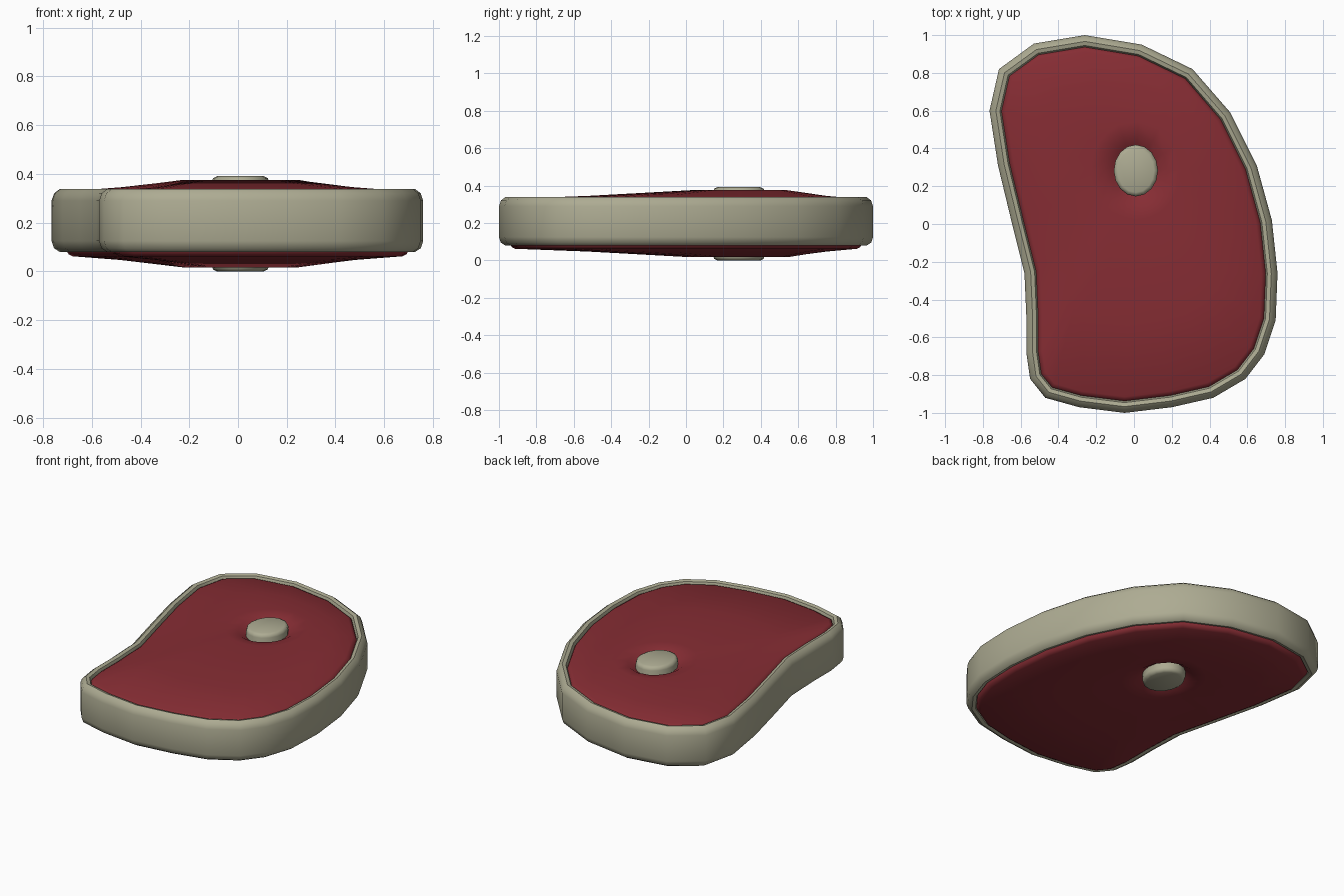
import bpy, bmesh, math
from mathutils import Vector

if "Cube" in bpy.data.objects:
    bpy.data.objects.remove(bpy.data.objects["Cube"])

# Steak outline, clockwise from the top
OUTLINE = [Vector(p) for p in [
    (-.26, 1), (.04, .95), (.31, .82), (.51, .59), (.65, .31), (.73, .02),
    (.76, -.26), (.75, -.51), (.69, -.69), (.59, -.82), (.42, -.92), (.20, -.97),
    (-.05, -1), (-.29, -.97), (-.47, -.92), (-.55, -.82), (-.57, -.68), (-.57, -.49),
    (-.58, -.26), (-.65, .02), (-.72, .31), (-.765, .60), (-.715, .82), (-.53, .955)]]
BONE = Vector((.01, .283))
MID_Z = .196


def inset(d):
    """Outline moved inward by d with mitred corners."""
    out, n = [], len(OUTLINE)
    for i, p in enumerate(OUTLINE):
        a = (p - OUTLINE[i - 1]).normalized()
        b = (OUTLINE[(i + 1) % n] - p).normalized()
        na, nb = Vector((a.y, -a.x)), Vector((b.y, -b.x))
        m = (na + nb).normalized()
        out.append(p + m * d / m.dot(na))
    return out


def bone_ring(rx, ry):
    """Ellipse around the bone, each point facing its outline point."""
    pts = []
    for p in OUTLINE:
        d = p - BONE
        a = math.atan2(d.y / ry, d.x / rx)
        pts.append(BONE + Vector((rx * math.cos(a), ry * math.sin(a))))
    return pts


def ellipse(rx, ry, n=16):
    return [BONE + Vector((rx * math.cos(i * math.tau / n), ry * math.sin(i * math.tau / n)))
            for i in range(n)]


def loft(name, loops, color, wrap=False, caps=False):
    """Bridge a list of (points, z) loops into a mesh object."""
    bm = bmesh.new()
    rings = [[bm.verts.new((p.x, p.y, z)) for p in pts] for pts, z in loops]
    pairs = list(zip(rings, rings[1:])) + ([(rings[-1], rings[0])] if wrap else [])
    for lo, hi in pairs:
        n = len(lo)
        for i in range(n):
            j = (i + 1) % n
            bm.faces.new((lo[i], lo[j], hi[j], hi[i]))
    if caps:
        bm.faces.new(rings[0])
        bm.faces.new(rings[-1])
    bmesh.ops.recalc_face_normals(bm, faces=bm.faces)
    mesh = bpy.data.meshes.new(name)
    bm.to_mesh(mesh)
    bm.free()
    obj = bpy.data.objects.new(name, mesh)
    bpy.context.collection.objects.link(obj)
    mat = bpy.data.materials.new(name + "_color")
    mat.diffuse_color = color
    mat.use_nodes = True
    mat.node_tree.nodes["Principled BSDF"].inputs["Base Color"].default_value = mat.diffuse_color
    mesh.materials.append(mat)
    bpy.context.view_layer.objects.active = obj
    obj.select_set(True)
    bpy.ops.object.shade_smooth_by_angle(angle=math.radians(45))
    obj.select_set(False)
    return obj


CREAM = (.42, .41, .29, 1)
RED = (.24, .026, .034, 1)

# Fat rim: rounded band swept round the outline
rim = [(0, .125), (0, .29), (.01, .32), (.033, .338), (.054, .332), (.064, .305),
       (.064, .11), (.054, .086), (.033, .08), (.01, .095)]
loft("fat_rim", [(inset(d), z) for d, z in rim], CREAM, wrap=True)

# Meat: domed toward the bone, with a dip where it meets it, mirrored below
edge, ring = inset(.085), bone_ring(.24, .26)
middle = [e.lerp(r, .42) for e, r in zip(edge, ring)]
top = [(inset(.056), .275), (inset(.06), .305), (inset(.068), .321), (edge, .33),
       (middle, .345), (ring, .375), (bone_ring(.165, .185), .364),
       (bone_ring(.11, .13), .33)]
bottom = [(pts, 2 * MID_Z - z) for pts, z in reversed(top)]
loft("meat", bottom + top, RED)

# Bone: oval peg through the steak with softened ends
bone_top = [(ellipse(.117, .137), .368), (ellipse(.112, .132), .383), (ellipse(.096, .116), .391)]
bone_bottom = [(pts, .391 - z) for pts, z in reversed(bone_top)]
loft("bone", bone_bottom + bone_top, CREAM, caps=True)
